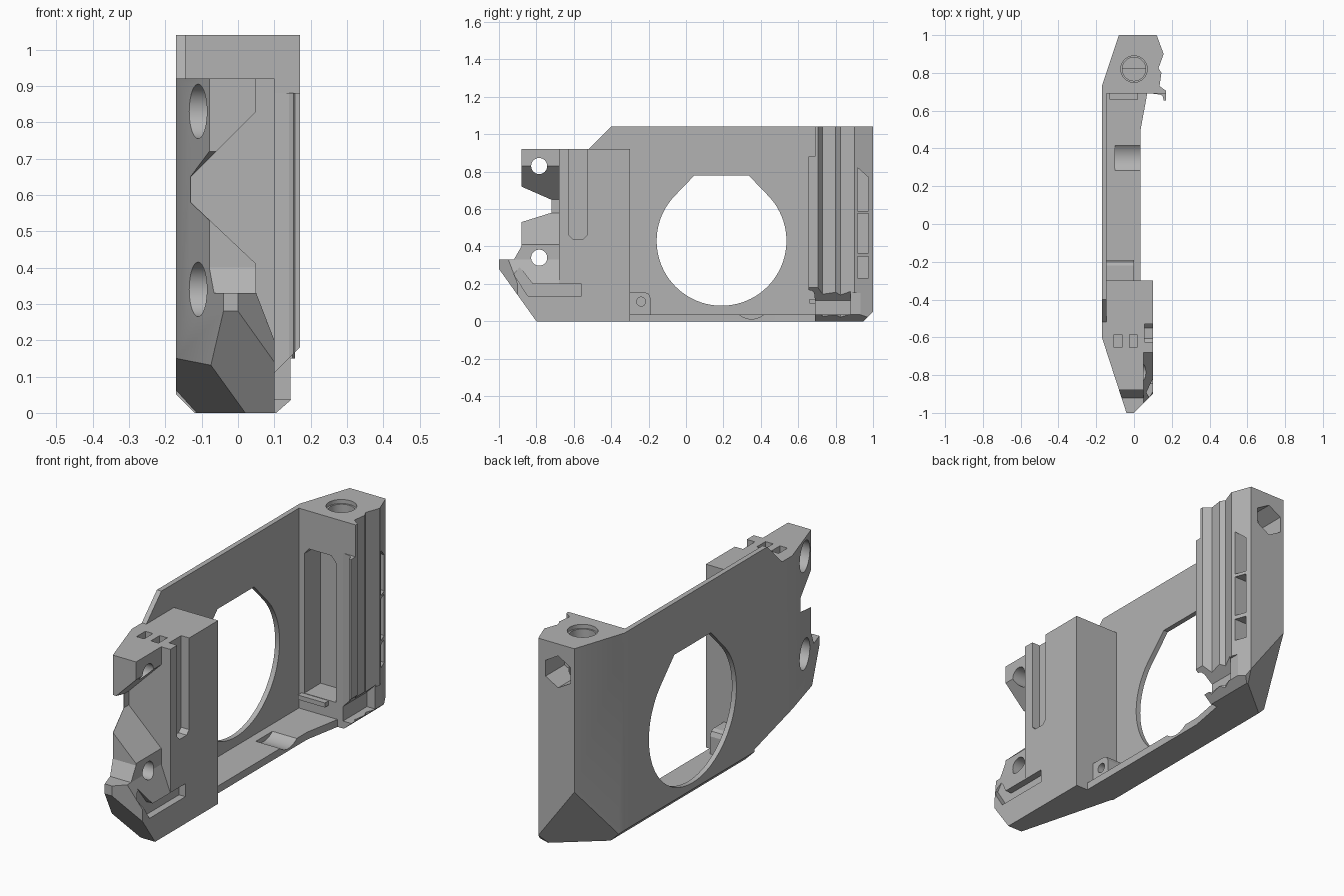
import bpy, bmesh, math
from mathutils import Vector

if "Cube" in bpy.data.objects:
    bpy.data.objects.remove(bpy.data.objects["Cube"])

grey = bpy.data.materials.new("plain_grey")
grey.diffuse_color = (0.45, 0.45, 0.45, 1)
grey.use_nodes = True
grey.node_tree.nodes["Principled BSDF"].inputs["Base Color"].default_value = grey.diffuse_color


def prism(name, pts, axis, a, b):
    """Extrude a profile along an axis: x takes (y,z), y takes (x,z), z takes (x,y)."""
    def place(p, t):
        return {'x': (t, p[0], p[1]), 'y': (p[0], t, p[1]), 'z': (p[0], p[1], t)}[axis]
    bm = bmesh.new()
    lo = [bm.verts.new(place(p, a)) for p in pts]
    hi = [bm.verts.new(place(p, b)) for p in pts]
    bm.faces.new(lo)
    bm.faces.new(hi)
    n = len(pts)
    for i in range(n):
        j = (i + 1) % n
        bm.faces.new((lo[i], lo[j], hi[j], hi[i]))
    bmesh.ops.recalc_face_normals(bm, faces=bm.faces)
    me = bpy.data.meshes.new(name)
    bm.to_mesh(me)
    bm.free()
    me.materials.append(grey)
    ob = bpy.data.objects.new(name, me)
    bpy.context.collection.objects.link(ob)
    return ob


def box(name, x0, x1, y0, y1, z0, z1):
    return prism(name, [(x0, y0), (x1, y0), (x1, y1), (x0, y1)], 'z', z0, z1)


def ring(cx, cy, r, n=48, start=0.0, sweep=2 * math.pi):
    return [(cx + r * math.cos(start + sweep * i / n),
             cy + r * math.sin(start + sweep * i / n)) for i in range(n)]


def combine(ob, tool, op='DIFFERENCE'):
    mod = ob.modifiers.new("cut", 'BOOLEAN')
    mod.operation = op
    mod.solver = 'EXACT'
    mod.object = tool
    bpy.context.view_layer.objects.active = ob
    bpy.ops.object.modifier_apply(modifier=mod.name)
    bpy.data.objects.remove(tool)


def slice_off(ob, p, q, r, outward):
    """Remove everything beyond the plane through p, q and r."""
    p, q, r = Vector(p), Vector(q), Vector(r)
    n = (q - p).cross(r - p).normalized()
    if n.dot(Vector(outward)) < 0:
        n = -n
    tool = box("slice", -3, 3, -3, 3, 0, 3)
    tool.rotation_mode = 'QUATERNION'
    tool.rotation_quaternion = n.to_track_quat('Z', 'Y')
    tool.location = p
    bpy.context.view_layer.update()
    combine(ob, tool)


def bevel_left_bottom(ob):
    slice_off(ob, (-.17, 0, .05), (-.17, 1, .05), (-.12, 0, 0), (-1, 0, -1))


# side wall with the fan opening (round below, flat-topped above)
wall = prism("side_wall", [(-.3, 0), (.69, 0), (.69, 1.04), (-.4, 1.04), (-.52, .92), (-.3, .92)],
             'x', -.17, -.145)
arc = ring(.19, .43, .347, 60, math.radians(135), math.radians(270))
s = .347 * math.sqrt(.5)
opening = arc + [(.19 + s, .43 + s), (.335, .78), (.045, .78)]
combine(wall, prism("cut", opening, 'x', -.3, 0))
bevel_left_bottom(wall)

# floor strip with a shallow round dip
floor = prism("floor_strip", [(-.145, -.3), (.035, -.3), (.035, .5), (.07, .69), (-.145, .69)],
              'z', 0, .037)
combine(floor, prism("cut", ring(.35, .112, .1), 'x', -.1, .2))
bevel_left_bottom(floor)

# screw boss beside the front block
boss = prism("screw_boss", [(-.3, .037), (-.19, .037), (-.19, .125), (-.2, .147), (-.22, .155), (-.3, .155)],
             'x', -.145, 0)
combine(boss, prism("cut", ring(-.24, .105, .024, 24), 'x', -.08, .1))

# front block: side profile crossed with plan profile
front = prism("front_block", [(-.3, 0), (-.8, 0), (-1, .28), (-1, .33), (-.92, .33), (-.88, .4),
                              (-.88, .53), (-.72, .58), (-.72, .65), (-.88, .72), (-.88, .92),
                              (-.3, .92)], 'x', -.3, .3)
plan = [(-.17, -.3), (.1, -.3), (.1, -.9), (0, -1), (-.04, -1), (-.17, -.6)]
combine(front, prism("plan", plan, 'z', -.1, 1.2), 'INTERSECT')
# V-shaped notch between the two lugs
notch = [(.05, 1), (.05, .83), (-.13, .65), (-.13, .58), (.05, .41), (.05, .33), (.1, .2),
         (.3, .2), (.3, 1)]
combine(front, prism("cut", notch, 'y', -1.2, -.68))
# sloped ledge groove, vertical cable slot, small top slots
combine(front, prism("cut", [(-.56, .135), (-.845, .135), (-.92, .25), (-.89, .29), (-.82, .2), (-.56, .2)],
                     'x', .065, .3))
combine(front, prism("cut", [(-.625, 1), (-.625, .46), (-.605, .44), (-.55, .44), (-.53, .46), (-.53, 1)],
                     'x', .055, .3))
for x in (-.105, -.025):
    combine(front, box("cut", x, x + .042, -.655, -.585, .87, 1))
# bolt holes with wide sockets on the outer side
for z in (.83, .34):
    combine(front, prism("cut", ring(-.785, z, .043, 32), 'x', -.4, .4))
    combine(front, prism("cut", ring(-.785, z, .075, 40), 'x', -.4, -.035))
bevel_left_bottom(front)
slice_off(front, (-.17, -.6, .15), (-.09, -.9, .15), (.02, -.8, 0), (-1, -1, -1))

# rear post with ribbed outer edge
post = prism("rear_post", [(-.17, .69), (.17, .69), (.17, .705), (.135, .73), (.145, .8), (.13, .825),
                           (.157, .9), (.12, 1), (-.08, 1), (-.17, .73)], 'z', 0, 1.04)
under = [(.1, .037), (.1, .11), (.17, .18), (.3, .18), (.3, .037)]
combine(post, prism("cut", under, 'y', .6, .88))
combine(post, box("cut", .145, .3, .8, 1.1, -.1, .15))
# inner pocket, screw bore and nut trap
combine(post, prism("cut", [(-.115, .12), (.06, .12), (.06, .82), (.035, .85), (-.09, .85), (-.115, .82)],
                    'y', .6, .82))
combine(post, prism("cut", ring(0, .82, .062), 'z', .8, 1.2))
combine(post, prism("cut", ring(0, .82, .07), 'z', 1.02, 1.2))
combine(post, prism("cut", ring(.01, .9, .08, 6, math.pi / 2), 'y', .85, 1.2))
# side windows
for z0, z1 in ((.23, .345), (.365, .575), (.59, .77)):
    combine(post, prism("cut", [(.918, z0), (.975, z0), (.975, z1), (.918, z1 + .05 * (z0 > .5))],
                        'x', .075, .3))
# bottom and corner bevels
bevel_left_bottom(post)
slice_off(post, (.145, 0, .035), (.145, 1, .035), (.105, 0, 0), (1, 0, -1))
slice_off(post, (0, 1, .05), (.1, 1, .05), (0, .95, 0), (0, 1, -1))
slice_off(post, (-.08, 1, .32), (.12, 1, .05), (-.12, .77, 0), (-1, 1, -1))

# hooked rail on the post edge
rail = prism("hook_rail", [(.1, .69), (.17, .69), (.17, .655), (.157, .655), (.153, .675), (.14, .685)],
             'z', .1, .88)
slice_off(rail, (.17, 0, .18), (.17, 1, .18), (.1, 0, .11), (1, 0, -1))

# small bar across the foot of the pocket
bar = box("pocket_bar", -.13, .02, .66, .69, .095, .118)

# crisp edges, smooth curves
bpy.ops.object.select_all(action='DESELECT')
for ob in (wall, floor, boss, front, post, rail, bar):
    ob.select_set(True)
bpy.context.view_layer.objects.active = wall
bpy.ops.object.shade_smooth_by_angle(angle=math.radians(20))
